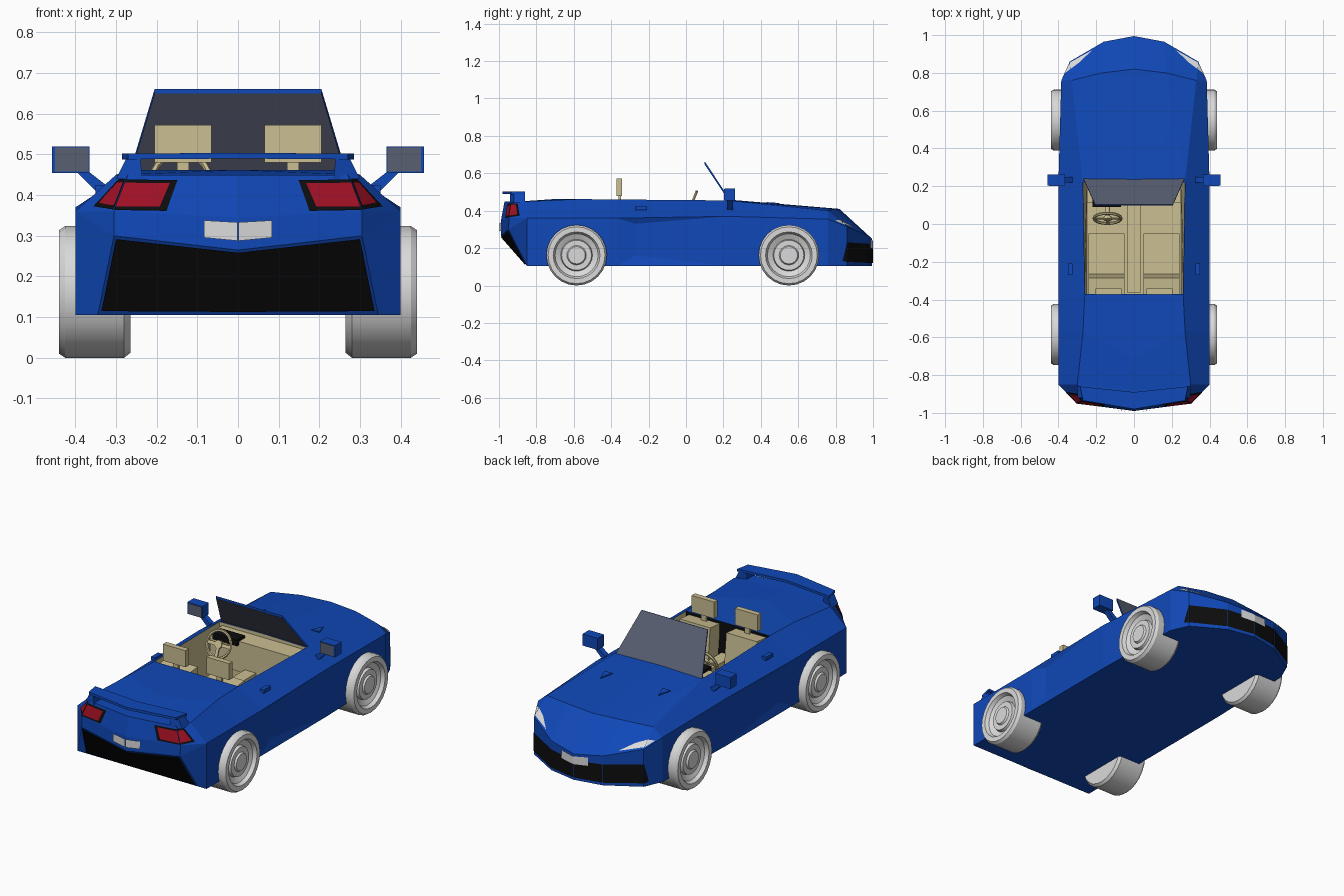
import bpy, bmesh, math
from mathutils import Vector as V, Matrix

if "Cube" in bpy.data.objects:
    bpy.data.objects.remove(bpy.data.objects["Cube"])

def material(name, rgb):
    m = bpy.data.materials.new(name)
    m.diffuse_color = (*rgb, 1)
    m.use_nodes = True
    m.node_tree.nodes["Principled BSDF"].inputs["Base Color"].default_value = m.diffuse_color
    return m

BLUE = material("blue paint", (0.005, 0.065, 0.48))
BLACK = material("black trim", (0.004, 0.004, 0.004))
TAN = material("tan upholstery", (0.60, 0.52, 0.29))
RED = material("red lamp", (0.36, 0.005, 0.018))
SILVER = material("light grey", (0.70, 0.70, 0.70))
GLASS = material("dark glass", (0.10, 0.115, 0.17))

def finish(bm, name, mats):
    me = bpy.data.meshes.new(name)
    bm.to_mesh(me)
    bm.free()
    for m in mats:
        me.materials.append(m)
    ob = bpy.data.objects.new(name, me)
    bpy.context.collection.objects.link(ob)
    return ob

def flip(p):
    return V((-p[0], p[1], p[2]))

def box(name, lo, hi, mat, tilt=0, mirror=False):
    for s in ((1, -1) if mirror else (1,)):
        bm = bmesh.new()
        bmesh.ops.create_cube(bm, size=1)
        c = (V(lo) + V(hi)) / 2
        c.x *= s
        size = V(hi) - V(lo)
        bm.transform(Matrix.Translation(c) @ Matrix.Rotation(tilt, 4, 'X') @ Matrix.Diagonal((*size, 1)))
        finish(bm, name, [mat])

def prism(name, pts, offset, mat, mirror=True):
    """Extrude a 3D polygon by an offset vector, with a mirrored copy."""
    for s in ((1, -1) if mirror else (1,)):
        bm = bmesh.new()
        f = bm.faces.new([bm.verts.new((p[0] * s, p[1], p[2])) for p in pts])
        r = bmesh.ops.extrude_face_region(bm, geom=[f])
        for v in r["geom"]:
            if isinstance(v, bmesh.types.BMVert):
                v.co += V((offset[0] * s, offset[1], offset[2]))
        bmesh.ops.recalc_face_normals(bm, faces=bm.faces[:])
        finish(bm, name, [mat])

def plate(name, quad, uvs, mat, lift=0.004):
    """Thin painted panel laid on a body quad, both sides of the car."""
    a, b, c, d = map(V, quad)
    pts = [a * (1-u) * (1-v) + b * u * (1-v) + c * u * v + d * (1-u) * v for u, v in uvs]
    n = (pts[1] - pts[0]).cross(pts[2] - pts[0]).normalized()
    mid = sum(pts, V()) / len(pts)
    if n.dot(mid - V((0, mid.y * 0.7, 0.25))) < 0:
        pts.reverse()
        n = -n
    pts = [p + n * lift for p in pts]
    bm = bmesh.new()
    bm.faces.new([bm.verts.new(p) for p in pts])
    bm.faces.new([bm.verts.new(flip(p)) for p in reversed(pts)])
    finish(bm, name, [mat])

# ---- body shell: named half-section points (A sill, B belt, D shoulder, E centre)
ZB = 0.105
A0, B0, D0, E0 = (.4, -.85, ZB), (.4, -.85, .36), (.30, -.85, .45), (0, -.88, .45)
A1, B1, D1, E1 = (.4, -.57, ZB), (.4, -.57, .36), (.27, -.57, .462), (0, -.71, .462)
A2, B2, D2, E2 = (.4, -.37, ZB), (.4, -.37, .36), (.26, -.37, .46), (0, -.37, .46)
A3, B3, D3, E3 = (.4, .22, ZB), (.4, .22, .37), (.27, .22, .455), (0, .22, .46)
A4, B4, D4, E4 = (.385, .76, ZB), (.385, .76, .355), (.33, .76, .40), (0, .82, .41)
A5, B5 = (.34, .86, ZB), (.34, .86, .315)
A6, B6, H6 = (.16, .965, ZB), (.16, .965, .27), (.17, .80, .41)
A7, B7 = (0, .995, ZB), (0, .995, .25)
P1, P2 = (.385, -.27, .33), (.385, -.27, .16)
Q1, Q0 = (.345, -.85, ZB), (0, -.85, ZB)
L1, L0 = (.305, -.95, .30), (0, -.99, .265)
M1, M0 = (.305, -.945, .36), (0, -.99, .345)
T1, T0 = (.27, -.93, .45), (0, -.97, .45)
W2, W3, F2, F3 = (.25, -.37, .15), (.25, .22, .15), (0, -.37, .15), (0, .22, .15)

blue_faces = [
    (A0, A1, B1, B0), (A1, A2, B2, B1), (A2, P2, P1, B2), (A2, A3, P2), (P2, A3, B3, P1), (P1, B3, B2),
    (A3, A4, B4, B3), (A4, A5, B5, B4), (A5, A6, B6, B5), (A6, A7, B7, B6),
    (B0, B1, D1, D0), (B1, B2, D2, D1), (B2, B3, D3, D2), (B3, B4, D4, D3),
    (B4, B5, D4), (B5, B6, H6, D4), (B6, B7, E4, H6), (E3, D3, H6, E4), (D3, D4, H6),
    (E2, E1, D1, D2), (E1, E0, D0, D1), (E0, T0, T1, D0),
    (T0, M0, M1, T1), (M1, B0, D0, T1), (L1, B0, M1), (A0, B0, L1, Q1), (M0, L0, L1, M1), (Q0, Q1, L1, L0),
    (Q0, Q1, A0, A1, A2, A3, A4, A5, A6, A7)]
tan_faces = [(D2, D3, W3, W2), (W2, W3, F3, F2), (D3, E3, F3, W3)]
black_faces = [(D2, E2, F2, W2)]
bm = bmesh.new()
for mi, group in enumerate((blue_faces, tan_faces, black_faces)):
    for pts in group:
        for ps in ([V(p) for p in pts], [flip(p) for p in pts]):
            bm.faces.new([bm.verts.new(p) for p in ps]).material_index = mi
bmesh.ops.remove_doubles(bm, verts=bm.verts[:], dist=1e-4)
bmesh.ops.recalc_face_normals(bm, faces=bm.faces[:])
finish(bm, "body", [BLUE, TAN, BLACK])

def rect(u0, u1, v0, v1):
    return [(u0, v0), (u1, v0), (u1, v1), (u0, v1)]

# ---- rear panel, tail lamps, number plates
plate("rear_grille", (Q0, Q1, L1, L0), rect(0, .98, .06, .97), BLACK)
plate("rear_number_plate", (L0, L1, M1, M0), rect(0, .27, .28, .85), SILVER, .008)
inner, outer = (M0, M1, T1, T0), (M1, B0, D0, T1)
plate("tail_lamp_frame", inner, [(.58, .07), (1, .03), (1, .86), (.54, .86)], BLACK)
plate("tail_lamp_frame", outer, [(0, .03), (.6, .12), (.42, .86), (0, .86)], BLACK)
plate("tail_lamp", inner, [(.64, .17), (1, .12), (1, .77), (.6, .77)], RED, .007)
plate("tail_lamp", outer, [(0, .12), (.48, .2), (.33, .77), (0, .77)], RED, .007)

# ---- nose grille, headlamps
plate("front_grille", (A4, A5, B5, B4), [(.75, .12), (1, .1), (1, .6)], BLACK)
plate("front_grille", (A5, A6, B6, B5), [(0, .1), (1, .1), (1, .72), (0, .6)], BLACK)
plate("front_grille", (A6, A7, B7, B6), [(0, .1), (1, .1), (1, .76), (0, .72)], BLACK)
plate("front_number_plate", (A6, A7, B7, B6), rect(.5, 1, .62, .92), SILVER, .006)
plate("headlamp", (B5, B6, H6, D4), [(0, .08), (.65, .08), (.3, .3), (0, .42)], SILVER)
plate("headlamp", (B4, B5, D4, D4), [(.4, .08), (1, .08), (1, .42), (.7, .3)], SILVER)

# ---- hood nozzles, door handles
prism("hood_scoop", [(.155, .43, .44), (.205, .43, .44), (.18, .50, .435)], (0, 0, .006), BLUE)
box("door_handle", (.325, -.27, .405), (.35, -.21, .425), BLUE, mirror=True)

# ---- rear wing
prism("rear_wing", [(0, -.98, .49), (.27, -.935, .488), (.285, -.86, .488), (0, -.89, .49)], (0, 0, .014), BLUE)
prism("wing_post", [(.235, -.94, .44), (.30, -.92, .44), (.275, -.92, .49), (.24, -.94, .49)], (0, .06, 0), BLUE)

# ---- windscreen: inset quad gives frame and glass
bm = bmesh.new()
f = bm.faces.new([bm.verts.new(p) for p in
                  ((-.268, .24, .445), (-.205, .10, .655), (.205, .10, .655), (.268, .24, .445))])
bmesh.ops.inset_individual(bm, faces=[f], thickness=.02)
f.material_index = 1
ws = finish(bm, "windscreen", [BLUE, GLASS])
mod = ws.modifiers.new("thickness", 'SOLIDIFY')
mod.thickness, mod.offset = .012, 0

# ---- door mirrors
prism("mirror_arm", [(.325, .22, .425), (.345, .22, .405), (.395, .22, .455), (.37, .22, .46)], (0, .03, 0), BLUE)
box("mirror_shell", (.365, .205, .455), (.458, .262, .52), BLUE, mirror=True)
box("mirror_glass", (.368, .202, .458), (.45, .206, .517), GLASS, mirror=True)

# ---- cabin
box("seat_cushion", (.05, -.27, .15), (.24, -.05, .26), TAN, mirror=True)
box("seat_back", (.05, -.36, .15), (.24, -.27, .45), TAN, .1, mirror=True)
box("headrest", (.065, -.372, .48), (.205, -.342, .573), TAN, mirror=True)
box("headrest_post", (.12, -.362, .43), (.15, -.348, .485), TAN, mirror=True)
box("centre_console", (-.035, -.365, .15), (.035, .2, .29), TAN)
box("dashboard", (-.25, .11, .27), (.25, .218, .44), TAN)
box("instrument_hood", (-.22, .09, .42), (-.07, .16, .455), BLACK)

# ---- steering wheel: rim, spokes, hub, column
turn = Matrix.Translation((-.14, .03, .435)) @ Matrix.Rotation(math.radians(68), 4, 'X')
bpy.ops.mesh.primitive_torus_add(major_radius=.072, minor_radius=.008, major_segments=20, minor_segments=6)
rim = bpy.context.object
rim.name = "steering_wheel"
rim.data.materials.append(TAN)
rim.matrix_world = turn
bm = bmesh.new()
for a in (0, 180, 270):
    bmesh.ops.create_cube(bm, size=1, matrix=turn @ Matrix.Rotation(math.radians(a), 4, 'Z')
                          @ Matrix.Translation((.036, 0, 0)) @ Matrix.Diagonal((.072, .018, .008, 1)))
for r, h, z in ((.022, .016, 0), (.012, .09, -.05)):
    bmesh.ops.create_cone(bm, cap_ends=True, segments=12, radius1=r, radius2=r, depth=h,
                          matrix=turn @ Matrix.Translation((0, 0, z)))
finish(bm, "steering_column", [TAN])

# ---- wheels: lathed tyre and stepped rim (radius, x)
PROFILE = [(.15, .265), (.162, .28), (.162, .425), (.152, .44), (.125, .44), (.115, .42),
           (.085, .405), (.08, .422), (.052, .422), (.046, .432)]
SEG = 24
for y in (-.585, .55):
    for s in (1, -1):
        bm = bmesh.new()
        rings = [[bm.verts.new((s * x, y + r * math.cos(k * math.tau / SEG), .162 + r * math.sin(k * math.tau / SEG)))
                  for k in range(SEG)] for r, x in PROFILE]
        for p, q in zip(rings, rings[1:]):
            for k in range(SEG):
                j = (k + 1) % SEG
                bm.faces.new((p[k], p[j], q[j], q[k]))
        bm.faces.new(rings[0])
        bm.faces.new(rings[-1])
        bmesh.ops.recalc_face_normals(bm, faces=bm.faces[:])
        ob = finish(bm, "wheel", [SILVER])
        bpy.ops.object.select_all(action='DESELECT')
        ob.select_set(True)
        bpy.context.view_layer.objects.active = ob
        bpy.ops.object.shade_smooth_by_angle(angle=math.radians(25))
